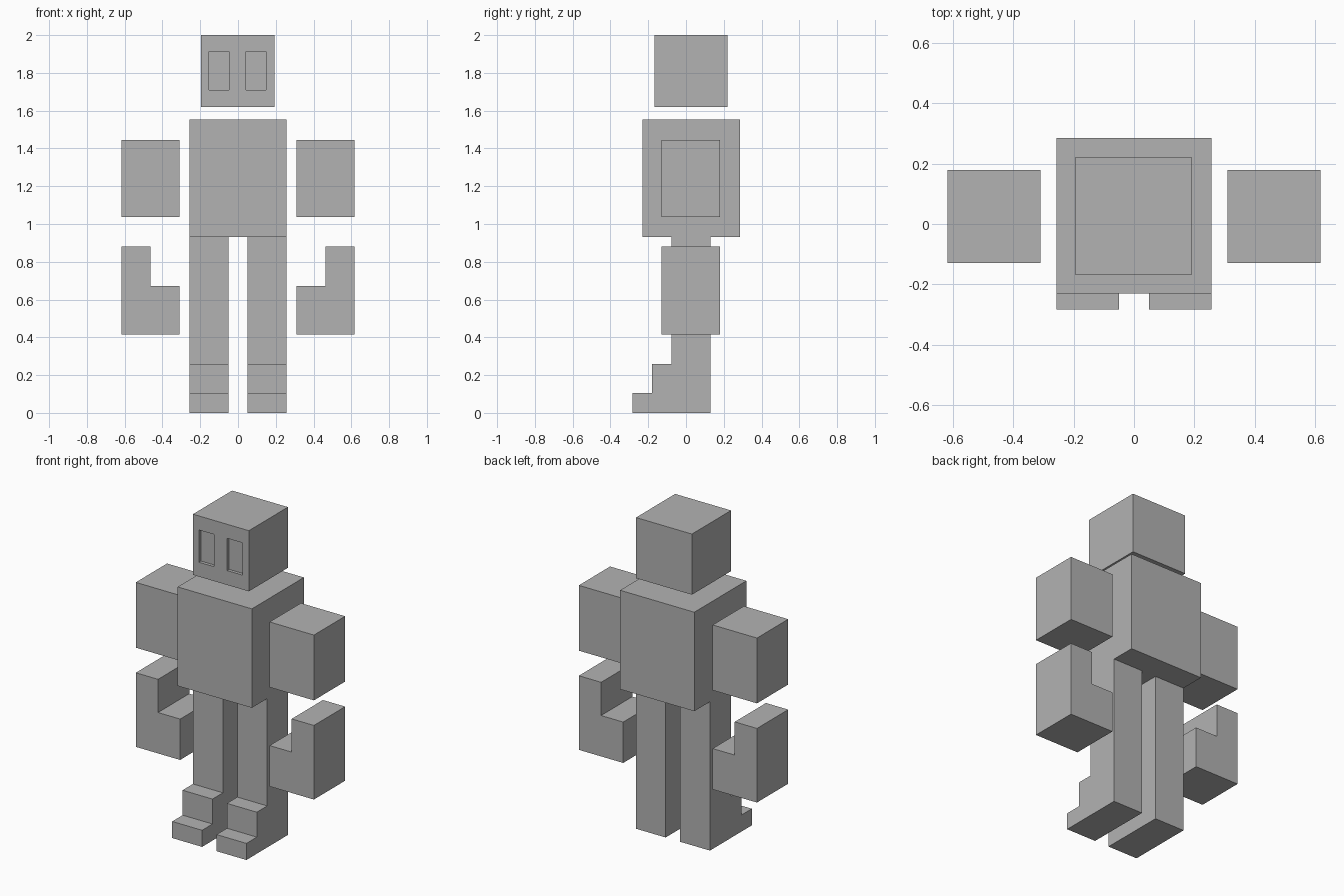
import bpy
import bmesh

if "Cube" in bpy.data.objects:
    bpy.data.objects.remove(bpy.data.objects["Cube"])

grey = bpy.data.materials.new("plain grey")
grey.diffuse_color = (0.45, 0.45, 0.45, 1)
grey.use_nodes = True
grey.node_tree.nodes["Principled BSDF"].inputs["Base Color"].default_value = grey.diffuse_color


def finish(name, bm):
    bmesh.ops.recalc_face_normals(bm, faces=bm.faces)
    mesh = bpy.data.meshes.new(name)
    bm.to_mesh(mesh)
    bm.free()
    mesh.materials.append(grey)
    obj = bpy.data.objects.new(name, mesh)
    bpy.context.collection.objects.link(obj)
    return obj


def prism(name, points, depth):
    """Extrude a closed outline of 3D points along a depth vector."""
    bm = bmesh.new()
    face = bm.faces.new([bm.verts.new(p) for p in points])
    ext = bmesh.ops.extrude_face_region(bm, geom=[face], use_keep_orig=True)
    verts = [g for g in ext["geom"] if isinstance(g, bmesh.types.BMVert)]
    bmesh.ops.translate(bm, verts=verts, vec=depth)
    return finish(name, bm)


def box(name, x, y, z):
    outline = [(x[0], y[0], z[0]), (x[1], y[0], z[0]),
               (x[1], y[0], z[1]), (x[0], y[0], z[1])]
    return prism(name, outline, (0, y[1] - y[0], 0))


# Head with two shallow eye recesses
head = box("head", (-0.195, 0.192), (-0.167, 0.22), (1.62, 2.0))
for side, x in (("right", (-0.153, -0.048)), ("left", (0.042, 0.147))):
    cutter = box(side + "_eye_cutter", x, (-0.3, -0.147), (1.71, 1.912))
    cutter.hide_render = True
    cutter.hide_set(True)
    cut = head.modifiers.new(side + "_eye", 'BOOLEAN')
    cut.operation = 'DIFFERENCE'
    cut.solver = 'EXACT'
    cut.object = cutter

# Torso
box("torso", (-0.257, 0.257), (-0.23, 0.285), (0.932, 1.552))

# Stepped leg profile in (y, z), hooked forearm profile in (x, z)
LEG = [(0.13, 0), (0.13, 0.932), (-0.078, 0.932), (-0.078, 0.26),
       (-0.181, 0.26), (-0.181, 0.104), (-0.284, 0.104), (-0.284, 0)]
FOREARM = [(0.31, 0.416), (0.617, 0.416), (0.617, 0.88),
           (0.463, 0.88), (0.463, 0.672), (0.31, 0.672)]

# Arms and legs, mirrored left and right
for side, s in (("left", 1), ("right", -1)):
    box(side + "_upper_arm", (s * 0.31, s * 0.617), (-0.13, 0.179), (1.037, 1.446))
    prism(side + "_forearm", [(s * x, -0.13, z) for x, z in FOREARM], (0, 0.309, 0))
    prism(side + "_leg", [(s * 0.05, y, z) for y, z in LEG], (s * 0.207, 0, 0))
